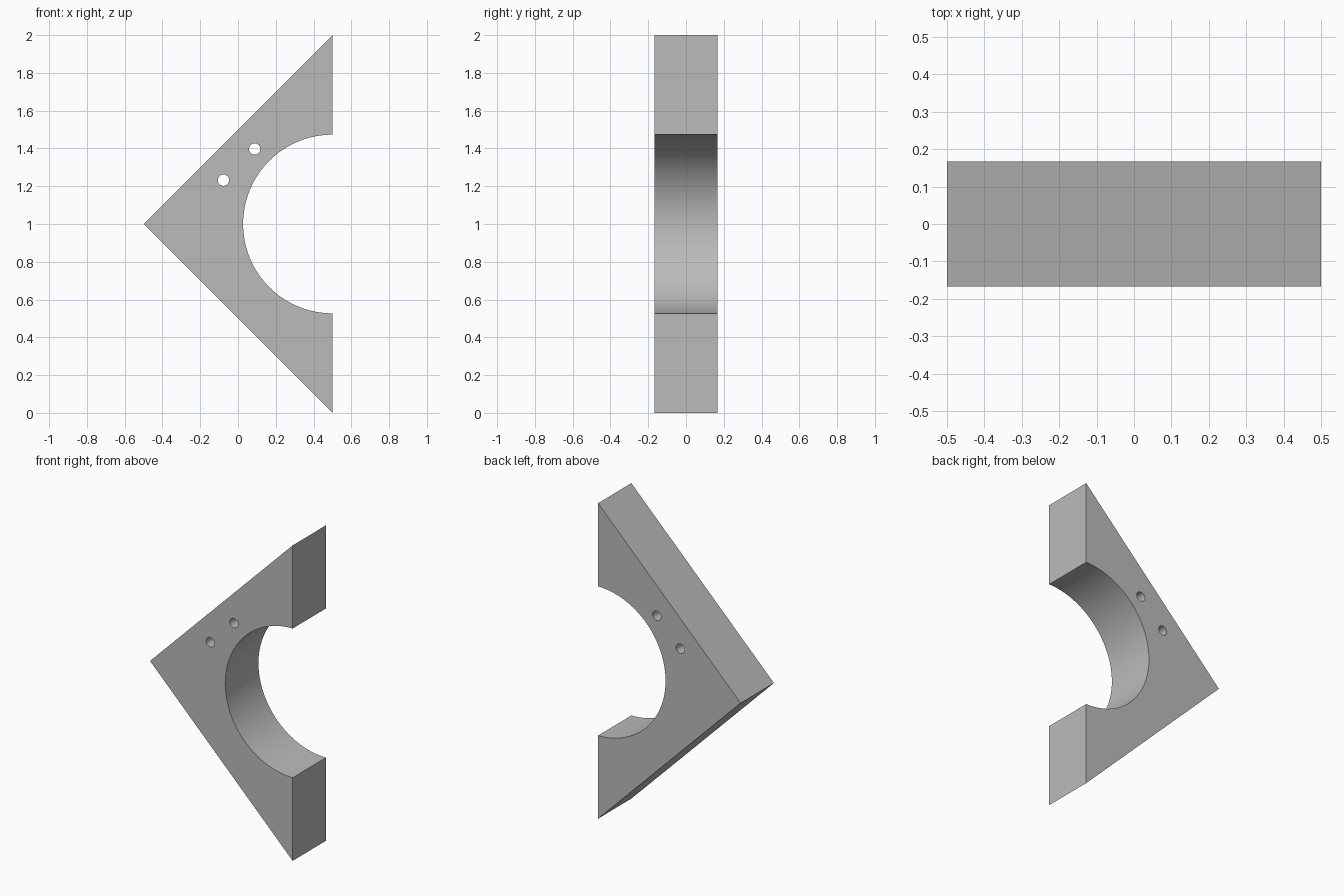
import bpy
import bmesh
from math import pi
from mathutils import Matrix, Vector

cube = bpy.data.objects.get("Cube")
if cube:
    bpy.data.objects.remove(cube, do_unlink=True)

DEPTH = 0.333

# Plain grey material
grey = bpy.data.materials.new("grey")
grey.use_nodes = True
color = (0.5, 0.5, 0.5, 1)
grey.diffuse_color = color
grey.node_tree.nodes["Principled BSDF"].inputs["Base Color"].default_value = color


def add_object(name, bm):
    mesh = bpy.data.meshes.new(name)
    bmesh.ops.recalc_face_normals(bm, faces=bm.faces)
    bm.to_mesh(mesh)
    bm.free()
    mesh.materials.append(grey)
    obj = bpy.data.objects.new(name, mesh)
    bpy.context.collection.objects.link(obj)
    return obj


def drill(target, name, x, z, radius, sides):
    """Cut a round hole through the target from front to back."""
    bm = bmesh.new()
    bmesh.ops.create_cone(
        bm, cap_ends=True, segments=sides, radius1=radius, radius2=radius,
        depth=DEPTH * 2,
        matrix=Matrix.Translation((x, 0, z)) @ Matrix.Rotation(pi / 2, 4, "X"))
    cutter = add_object(name, bm)
    cutter.hide_render = True
    mod = target.modifiers.new(name, "BOOLEAN")
    mod.operation = "DIFFERENCE"
    mod.solver = "EXACT"
    mod.object = cutter
    bpy.ops.object.modifier_apply(modifier=mod.name)
    bpy.data.objects.remove(cutter, do_unlink=True)


# Triangular plate, extruded front to back
bm = bmesh.new()
corners = [(-0.5, 1), (0.5, 0), (0.5, 2)]
face = bm.faces.new([bm.verts.new((x, -DEPTH / 2, z)) for x, z in corners])
side = bmesh.ops.extrude_face_region(bm, geom=[face])
bmesh.ops.translate(
    bm, vec=Vector((0, DEPTH, 0)),
    verts=[v for v in side["geom"] if isinstance(v, bmesh.types.BMVert)])
plate = add_object("bracket_plate", bm)
bpy.context.view_layer.objects.active = plate
plate.select_set(True)

# Half-round bore and two small bolt holes along the upper edge
drill(plate, "bore_cutter", 0.5, 1, 0.473, 128)
for x, z in [(0.088, 1.397), (-0.077, 1.232)]:
    drill(plate, "bolt_hole_cutter", x, z, 0.03, 32)

bpy.ops.object.shade_smooth_by_angle(angle=pi / 6)
